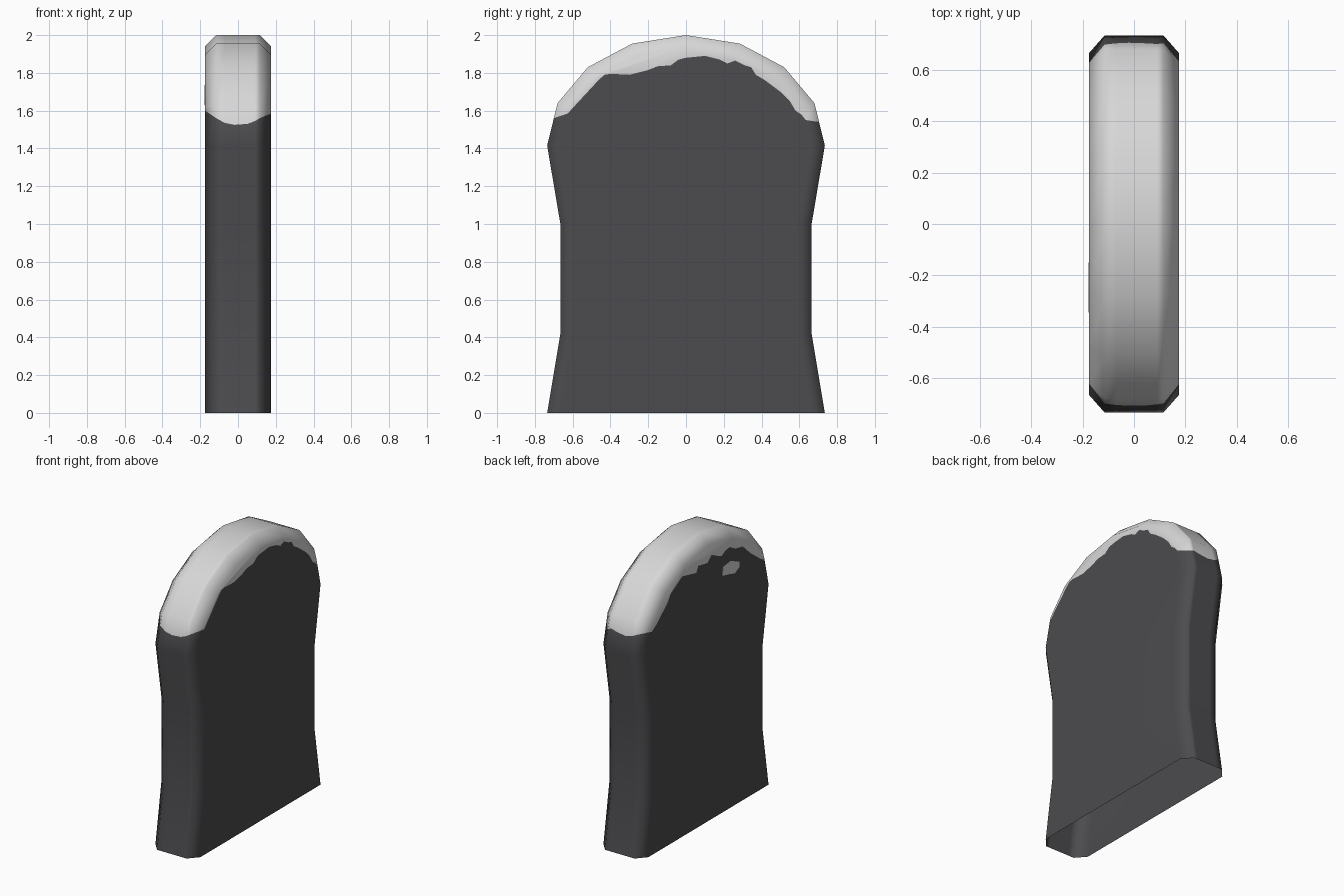
import bpy, bmesh

if "Cube" in bpy.data.objects:
    bpy.data.objects.remove(bpy.data.objects["Cube"])

def material(name, rgb):
    m = bpy.data.materials.new(name)
    m.diffuse_color = (*rgb, 1)
    m.use_nodes = True
    m.node_tree.nodes["Principled BSDF"].inputs["Base Color"].default_value = m.diffuse_color
    return m

stone = material("dark stone", (0.072, 0.071, 0.077))
snow = material("snow", (0.68, 0.68, 0.68))

# Half outlines (y, z) from base to crown: outer rim and chamfered face
OUTER = [(.735, 0), (.665, .42), (.665, 1.0), (.735, 1.415),
         (.68, 1.64), (.52, 1.83), (.285, 1.955), (0, 2.0)]
INNER = [(.667, 0), (.60, .42), (.60, 1.0), (.667, 1.41),
         (.62, 1.61), (.475, 1.78), (.26, 1.895), (0, 1.94)]

# Columns across the thickness: x, outline, snow line at -y rim, at +y rim
COLUMNS = [(-.175, INNER, 1.60, 1.57), (-.115, OUTER, 1.56, 1.56),
           (-.07, OUTER, 1.535, 1.54), (-.02, OUTER, 1.525, 1.53),
           (.05, OUTER, 1.53, 1.54), (.09, OUTER, 1.545, 1.55),
           (.115, OUTER, 1.56, 1.54), (.175, INNER, 1.585, 1.55)]

# Ragged snow edge on the two broad faces (y, z), y rising
EDGE_RIGHT = [(-.585, 1.63), (-.52, 1.70), (-.46, 1.765), (-.43, 1.79),
              (-.40, 1.795), (-.3, 1.79), (-.2, 1.815), (-.15, 1.835),
              (-.08, 1.84), (-.04, 1.87), (0, 1.88), (.1, 1.89), (.18, 1.87),
              (.22, 1.85), (.26, 1.865), (.31, 1.84), (.345, 1.83),
              (.37, 1.79), (.42, 1.76), (.5, 1.70), (.55, 1.65),
              (.58, 1.60), (.61, 1.58)]
EDGE_LEFT = [(-.58, 1.62), (-.46, 1.71), (-.38, 1.785), (-.3, 1.80),
             (-.237, 1.835), (-.19, 1.83), (-.146, 1.806), (-.09, 1.83),
             (-.035, 1.857), (.01, 1.818), (.113, 1.836), (.135, 1.795),
             (.2, 1.81), (.293, 1.83), (.417, 1.76), (.46, 1.70),
             (.51, 1.66), (.58, 1.60)]

def station_points(half, z_neg, z_pos):
    """Whole outline from -y base over the crown to +y base, with snow stations."""
    def side(zs):
        (y0, z0), (y1, z1) = half[3], half[4]
        t = (zs - z0) / (z1 - z0)
        return half[:4] + [(y0 + (y1 - y0) * t, zs)] + half[4:]
    return [(-y, z) for y, z in side(z_neg)] + side(z_pos)[-2::-1]

bm = bmesh.new()
cols = [[bm.verts.new((x, y, z)) for y, z in station_points(h, a, b)]
        for x, h, a, b in COLUMNS]

# Rim and chamfers, snow between the two snow stations
for a, b in zip(cols, cols[1:]):
    for i in range(len(a) - 1):
        f = bm.faces.new((a[i], a[i + 1], b[i + 1], b[i]))
        f.material_index = 1 if 4 <= i < 12 else 0

# Broad faces, each split along its ragged snow edge (base stays open)
for col, edge in ((cols[0], EDGE_LEFT), (cols[-1], EDGE_RIGHT)):
    line = [bm.verts.new((col[0].co.x, y, z)) for y, z in edge]
    bm.faces.new(col[:5] + line + col[12:])
    bm.faces.new(col[4:13] + line[::-1]).material_index = 1

bmesh.ops.recalc_face_normals(bm, faces=bm.faces)
for f in bm.faces:
    f.smooth = True

def add_object(name, bm, mats):
    me = bpy.data.meshes.new(name)
    bm.to_mesh(me)
    bm.free()
    for m in mats:
        me.materials.append(m)
    ob = bpy.data.objects.new(name, me)
    bpy.context.collection.objects.link(ob)
    return ob

slab = add_object("headstone", bm, [stone, snow])
slab.modifiers.new("soft edges", 'WEIGHTED_NORMAL')

# Small loose snow patch on the -x face
bm = bmesh.new()
PATCH = [(-.15, 1.665), (-.16, 1.725), (-.24, 1.735), (-.28, 1.72),
         (-.345, 1.69), (-.34, 1.655), (-.29, 1.63), (-.22, 1.65)]
face = bm.faces.new([bm.verts.new((-.174, y, z)) for y, z in PATCH])
ext = bmesh.ops.extrude_face_region(bm, geom=[face])
bmesh.ops.translate(bm, vec=(-.003, 0, 0),
                    verts=[v for v in ext["geom"] if isinstance(v, bmesh.types.BMVert)])
bmesh.ops.recalc_face_normals(bm, faces=bm.faces)
add_object("snow_patch", bm, [snow])
